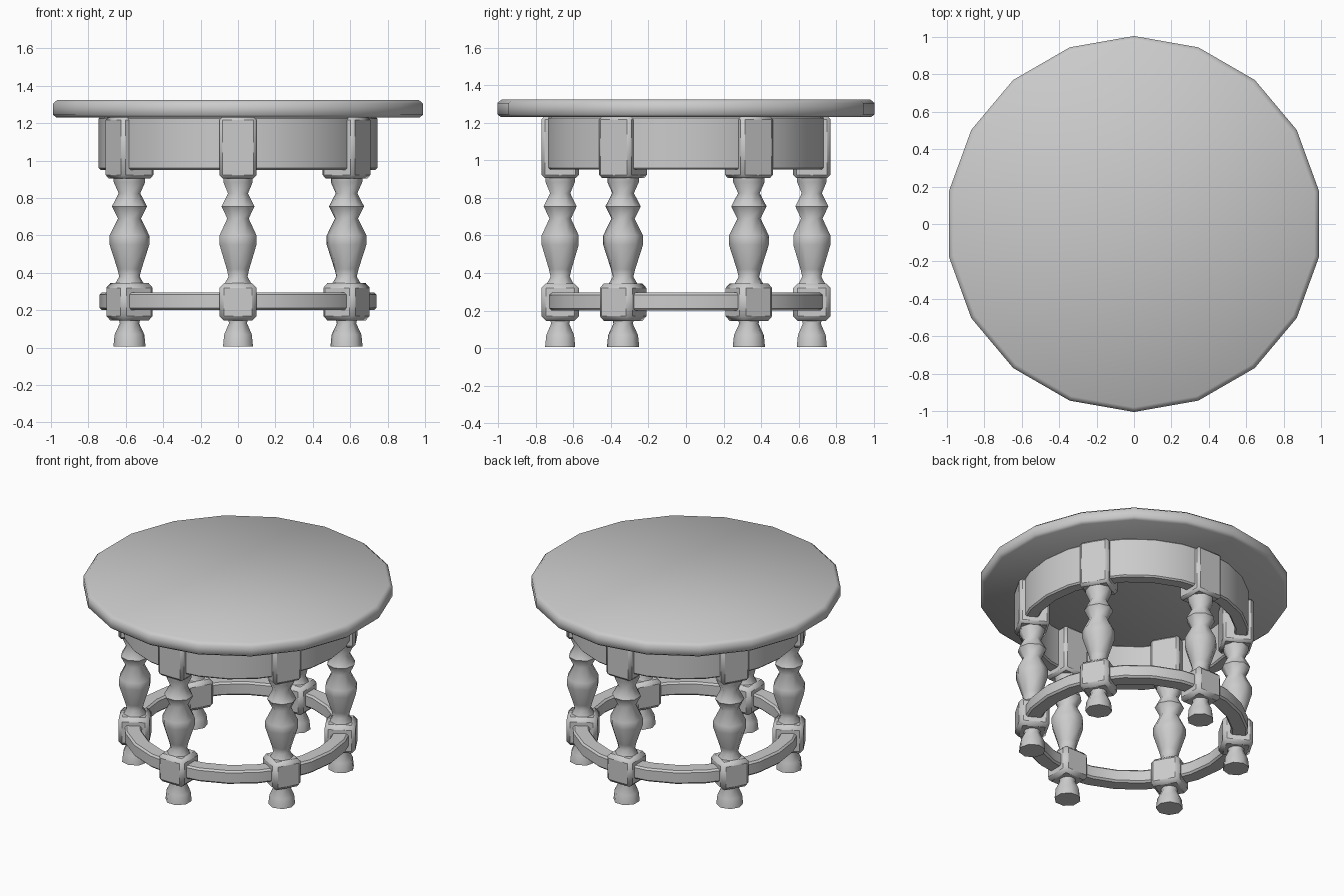
import bpy, bmesh
from math import cos, sin, pi, radians
from mathutils import Matrix

if "Cube" in bpy.data.objects:
    bpy.data.objects.remove(bpy.data.objects["Cube"])

LEG_RADIUS = 0.67


def finish(name, bm, bevel=0.0, angle=50):
    """Turn a bmesh into a smooth-shaded object, with an optional soft edge."""
    bmesh.ops.recalc_face_normals(bm, faces=bm.faces)
    mesh = bpy.data.meshes.new(name)
    bm.to_mesh(mesh)
    bm.free()
    mesh.shade_smooth()
    mesh.set_sharp_from_angle(angle=radians(angle))
    obj = bpy.data.objects.new(name, mesh)
    bpy.context.collection.objects.link(obj)
    if bevel:
        mod = obj.modifiers.new("soft_edges", 'BEVEL')
        mod.width = bevel
        mod.segments = 1
        mod.limit_method = 'ANGLE'
        mod.angle_limit = radians(50)
    return obj


def lathe(profile, sides, phase=0.0, closed=False):
    """Revolve (radius, z) points; closed profiles make rings, open ones get caps."""
    bm = bmesh.new()
    rings = []
    for r, z in profile:
        rings.append([bm.verts.new((r * cos(phase + 2 * pi * i / sides),
                                    r * sin(phase + 2 * pi * i / sides), z))
                      for i in range(sides)])
    pairs = list(zip(rings, rings[1:]))
    if closed:
        pairs.append((rings[-1], rings[0]))
    for a, b in pairs:
        for i in range(sides):
            j = (i + 1) % sides
            bm.faces.new((a[i], a[j], b[j], b[i]))
    if not closed:
        bm.faces.new(rings[0])
        bm.faces.new(rings[-1])
    return bm


def block(z0, z1, size):
    bm = bmesh.new()
    bmesh.ops.create_cube(bm, size=1, matrix=Matrix.Translation((0, 0, (z0 + z1) / 2))
                          @ Matrix.Diagonal((size, size, z1 - z0, 1)))
    return bm


def ring(r0, r1, z0, z1):
    return lathe([(r0, z0), (r1, z0), (r1, z1), (r0, z1)], 24, closed=True)


# Round top with a slightly eased edge
finish("table_top", lathe([(0.985, 1.23), (1.005, 1.245), (1.005, 1.305), (0.98, 1.325)],
                          18, radians(-90)), angle=60)

# Curved apron and stretcher rings running between the legs
finish("apron", ring(0.655, 0.745, 0.95, 1.235), 0.01)
finish("stretcher", ring(0.63, 0.74, 0.20, 0.295), 0.012)

# Turned leg profiles
column = [(0.09, 0.32), (0.055, 0.38), (0.065, 0.42), (0.107, 0.55), (0.107, 0.60),
          (0.062, 0.69), (0.095, 0.755), (0.058, 0.825), (0.085, 0.885), (0.085, 0.93)]
foot = [(0.087, 0.005), (0.08, 0.07), (0.052, 0.13), (0.06, 0.16)]

# One leg's parts, then linked copies around the hexagon
parts = [
    finish("leg_column", lathe(column, 8, pi / 8)),
    finish("foot", lathe(foot, 8, pi / 8)),
    finish("lower_block", block(0.145, 0.345, 0.20), 0.025),
    finish("upper_block", block(0.905, 1.235, 0.20), 0.018),
]
for k in range(6):
    a = radians(-90 + 60 * k)
    for part in parts:
        obj = part
        if k:
            obj = part.copy()
            obj.name = f"{part.name}_{k + 1}"
            bpy.context.collection.objects.link(obj)
        obj.location = (LEG_RADIUS * cos(a), LEG_RADIUS * sin(a), 0)
        obj.rotation_euler = (0, 0, a)
